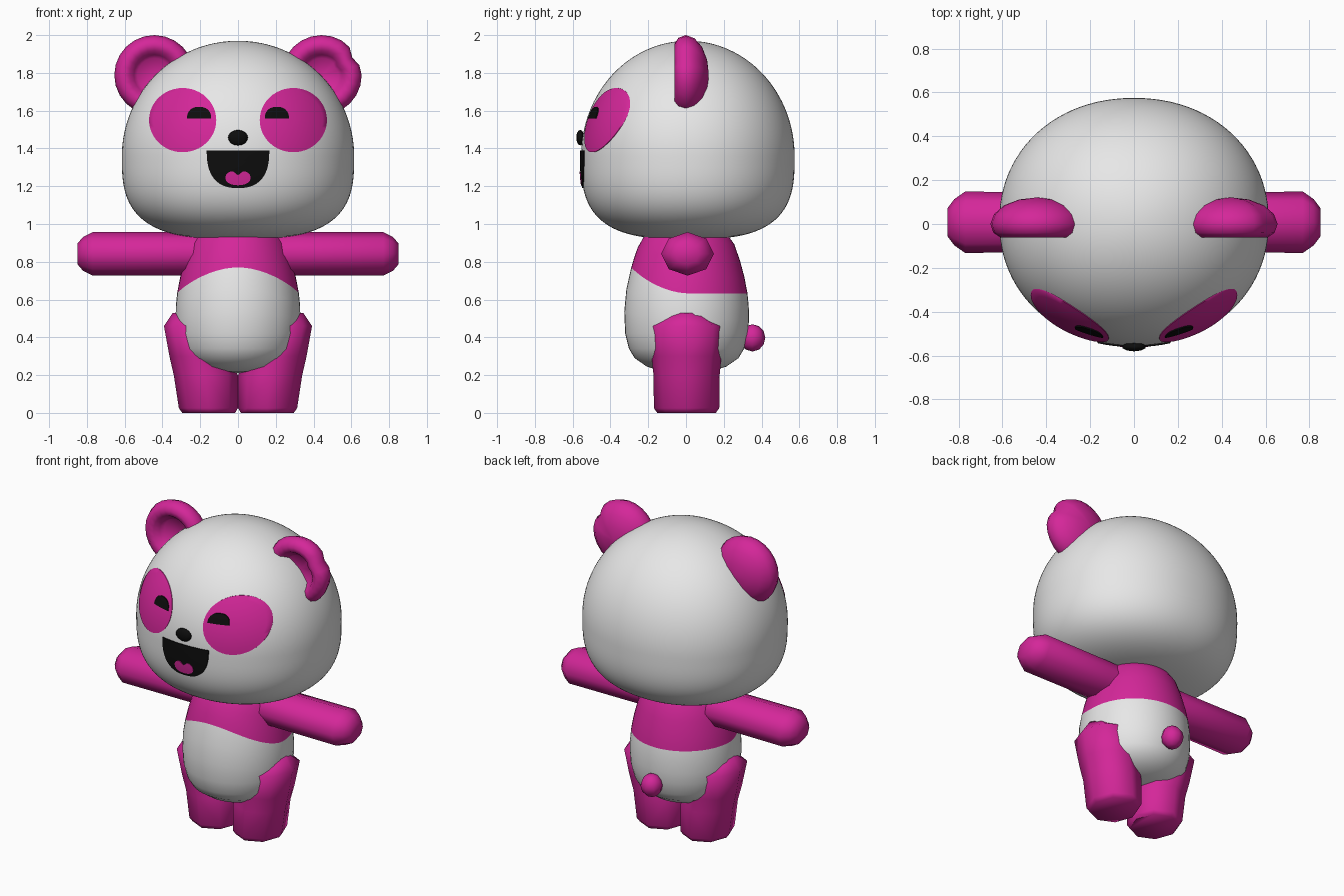
import bpy, bmesh, math
from math import sin, cos, pi, exp, radians

if "Cube" in bpy.data.objects:
    bpy.data.objects.remove(bpy.data.objects["Cube"])


def material(name, rgb):
    m = bpy.data.materials.new(name)
    m.diffuse_color = (*rgb, 1)
    m.use_nodes = True
    m.node_tree.nodes["Principled BSDF"].inputs["Base Color"].default_value = m.diffuse_color
    return m


PINK = material("magenta", (0.66, 0.02, 0.32))
WHITE = material("white", (0.8, 0.8, 0.8))
BLACK = material("black", (0.004, 0.004, 0.004))


def finish(name, bm, mats, angle=50):
    """Turn a bmesh into a smooth object that keeps hard edges."""
    me = bpy.data.meshes.new(name)
    bm.to_mesh(me)
    bm.free()
    for m in mats:
        me.materials.append(m)
    me.shade_smooth()
    me.set_sharp_from_angle(angle=radians(angle))
    ob = bpy.data.objects.new(name, me)
    bpy.context.collection.objects.link(ob)
    return ob


def loft(name, rings, mats, angle=50, rule=None):
    """Skin a list of closed rings and cap both ends; rule(row) picks the material."""
    bm = bmesh.new()
    rows = [[bm.verts.new(p) for p in ring] for ring in rings]
    n = len(rows[0])
    for r in range(len(rows) - 1):
        for i in range(n):
            j = (i + 1) % n
            f = bm.faces.new((rows[r][i], rows[r][j], rows[r + 1][j], rows[r + 1][i]))
            f.material_index = rule(r) if rule else 0
    bm.faces.new(rows[0])
    bm.faces.new(rows[-1]).material_index = rule(len(rows)) if rule else 0
    bmesh.ops.recalc_face_normals(bm, faces=bm.faces)
    return finish(name, bm, mats, angle)


def ball(name, center, size, mat, u=10, v=8):
    bm = bmesh.new()
    bmesh.ops.create_uvsphere(bm, u_segments=u, v_segments=v, radius=1)
    for vert in bm.verts:
        vert.co = [c + s * k for c, s, k in zip(center, size, vert.co)]
    return finish(name, bm, [mat], 80)


# Head: an ellipsoid on top, squarer underneath
HX, HY, HZ, CY, N = 0.615, 0.565, 1.36, 0.01, 2.1


def head_scale(z):
    if z >= HZ:
        return math.sqrt(max(0, 1 - ((z - HZ) / 0.61) ** 2))
    return max(0, 1 - ((HZ - z) / 0.44) ** 3) ** (1 / 3)


def head_front(x, z):
    s = head_scale(z)
    return CY - HY * s * max(0, 1 - (abs(x) / (HX * s)) ** N) ** (1 / N)


def power(v, e):
    return math.copysign(abs(v) ** e, v)


rings = []
for k in range(65):
    t = -pi / 2 + pi * (k + 0.1) / 64.2
    e = 1 if t > 0 else 2 / 3
    z = HZ + (0.61 if t > 0 else 0.44) * power(sin(t), e)
    s = cos(t) ** e
    rings.append([(HX * s * power(cos(a), 2 / N), CY + HY * s * power(sin(a), 2 / N), z)
                  for a in (2 * pi * i / 96 for i in range(96))])
loft("head", rings, [WHITE], 80)


# Face details: thin plates that follow the front of the head
def plate(name, outline, lift, mat, steps=8):
    n = len(outline)
    cx = sum(p[0] for p in outline) / n
    cz = sum(p[1] for p in outline) / n
    bm = bmesh.new()
    rows = []
    for k in range(1, steps + 2):
        t = min(k, steps) / steps
        drop = lift if k <= steps else -0.001
        row = []
        for px, pz in outline:
            x, z = cx + (px - cx) * t, cz + (pz - cz) * t
            row.append(bm.verts.new((x, head_front(x, z) - drop, z)))
        rows.append(row)
    faces = [bm.faces.new(rows[0])]
    for a, b in zip(rows, rows[1:]):
        faces += [bm.faces.new((a[i], b[i], b[(i + 1) % n], a[(i + 1) % n])) for i in range(n)]
    bmesh.ops.recalc_face_normals(bm, faces=faces)
    bm.normal_update()
    if faces[0].normal.y > 0:
        bmesh.ops.reverse_faces(bm, faces=faces)
    return finish(name, bm, [mat])


def half_round(cx, z0, w, h, e, n=24):
    """Outline with one straight edge at z0 and a rounded edge at z0 + h."""
    arc = [(cx + w * power(cos(pi * i / n), e), z0 + h * abs(sin(pi * i / n)) ** e)
           for i in range(n + 1)]
    return arc + [(cx - w + 2 * w * i / n, z0) for i in range(1, n)]


angles = [2 * pi * i / 48 for i in range(48)]
for side, label in ((-1, "left"), (1, "right")):
    plate(label + "_eye_patch",
          [(side * (0.293 + 0.178 * cos(a)), 1.55 + 0.17 * sin(a)) for a in angles], 0.004, PINK)
    plate(label + "_eye", half_round(side * 0.206, 1.558, 0.064, 0.062, 0.85), 0.0095, BLACK)
plate("mouth", half_round(0, 1.39, 0.166, -0.2, 0.8), 0.006, BLACK)
plate("tongue", [(0.066 * sin(a), 1.245 + 0.04 * power(cos(a), 0.8)
                  - (0.025 * exp(-(sin(a) / 0.3) ** 2) if cos(a) > 0 else 0))
                 for a in angles], 0.0095, PINK)
ball("nose", (0, -0.56, 1.457), (0.055, 0.021, 0.041), BLACK)

# Ears: a domed back, rounded rim and dished front; one rim has a small notch
EAR = [(0.01, 0.12), (0.08, 0.112), (0.15, 0.085), (0.195, 0.045), (0.212, 0.0),
       (0.198, -0.04), (0.165, -0.062), (0.13, -0.052), (0.108, -0.02), (0.09, 0.0), (0.01, 0.008)]
for side, label in ((-1, "left"), (1, "right")):
    rings = []
    for r, y in EAR:
        ring = []
        for i in range(24):
            a = 2 * pi * i / 24
            notch = 0.12 * exp(-((a - 0.5) / 0.2) ** 2) if side > 0 else 0
            q = r * (1 - notch)
            ring.append((side * 0.443 + q * cos(a), y, 1.788 + q * sin(a)))
        rings.append(ring)
    loft(label + "_ear", rings, [PINK], 80)

# Body: rounded barrel, white below and magenta above a line that rises at the belly
BODY = [(0.212, 0.02), (0.22, 0.13), (0.245, 0.21), (0.29, 0.275), (0.34, 0.305), (0.42, 0.325),
        (0.5, 0.331), (0.6, 0.328), (0.7, 0.311), (0.8, 0.285), (0.9, 0.25), (0.98, 0.19)]


def body_radius(z):
    for (z0, r0), (z1, r1) in zip(BODY, BODY[1:]):
        if z <= z1:
            return r0 + (r1 - r0) * (z - z0) / (z1 - z0)
    return BODY[-1][1]


def body_ring(height):
    ring = []
    for i in range(48):
        a = 2 * pi * i / 48
        z = height(0.633 + 0.137 * max(0, -sin(a)) ** 1.7)
        r = body_radius(z)
        ring.append((r * cos(a), 0.003 + r * sin(a), z))
    return ring


rings = [body_ring(lambda b, z=z: z) for z in (0.212, 0.22, 0.245, 0.29, 0.34, 0.42)]
rings += [body_ring(lambda b, t=t: 0.42 + (b - 0.42) * t) for t in (0.33, 0.67, 1)]
rings += [body_ring(lambda b, t=t: b + (0.98 - b) * t) for t in (0.25, 0.5, 0.75, 1)]
loft("body", rings, [WHITE, PINK], 80, lambda row: int(row >= 8))

# Limbs: eight-sided tubes with tapered ends
ARM = [(0.2, 0.115, 0.13), (0.3, 0.115, 0.135), (0.77, 0.115, 0.14),
       (0.82, 0.09, 0.105), (0.85, 0.055, 0.065)]
LEG = [(0.0, 0.155, 0.14, 0.155), (0.025, 0.157, 0.156, 0.173), (0.2, 0.17, 0.17, 0.175),
       (0.3, 0.2, 0.163, 0.185), (0.46, 0.232, 0.16, 0.2), (0.53, 0.23, 0.115, 0.08)]
octo = [2 * pi * i / 8 for i in range(8)]
for side, label in ((-1, "left"), (1, "right")):
    loft(label + "_arm", [[(side * x, 0.008 + ry * cos(a), 0.842 + rz * sin(a)) for a in octo]
                          for x, rz, ry in ARM], [PINK], 60)
    loft(label + "_leg", [[(side * max(0.001, cx + rx * cos(a)), 0.003 + ry * sin(a), z)
                           for a in octo] for z, cx, rx, ry in LEG], [PINK], 60)

# Tail
ball("tail", (0, 0.352, 0.397), (0.068, 0.068, 0.072), PINK, 8, 6)
